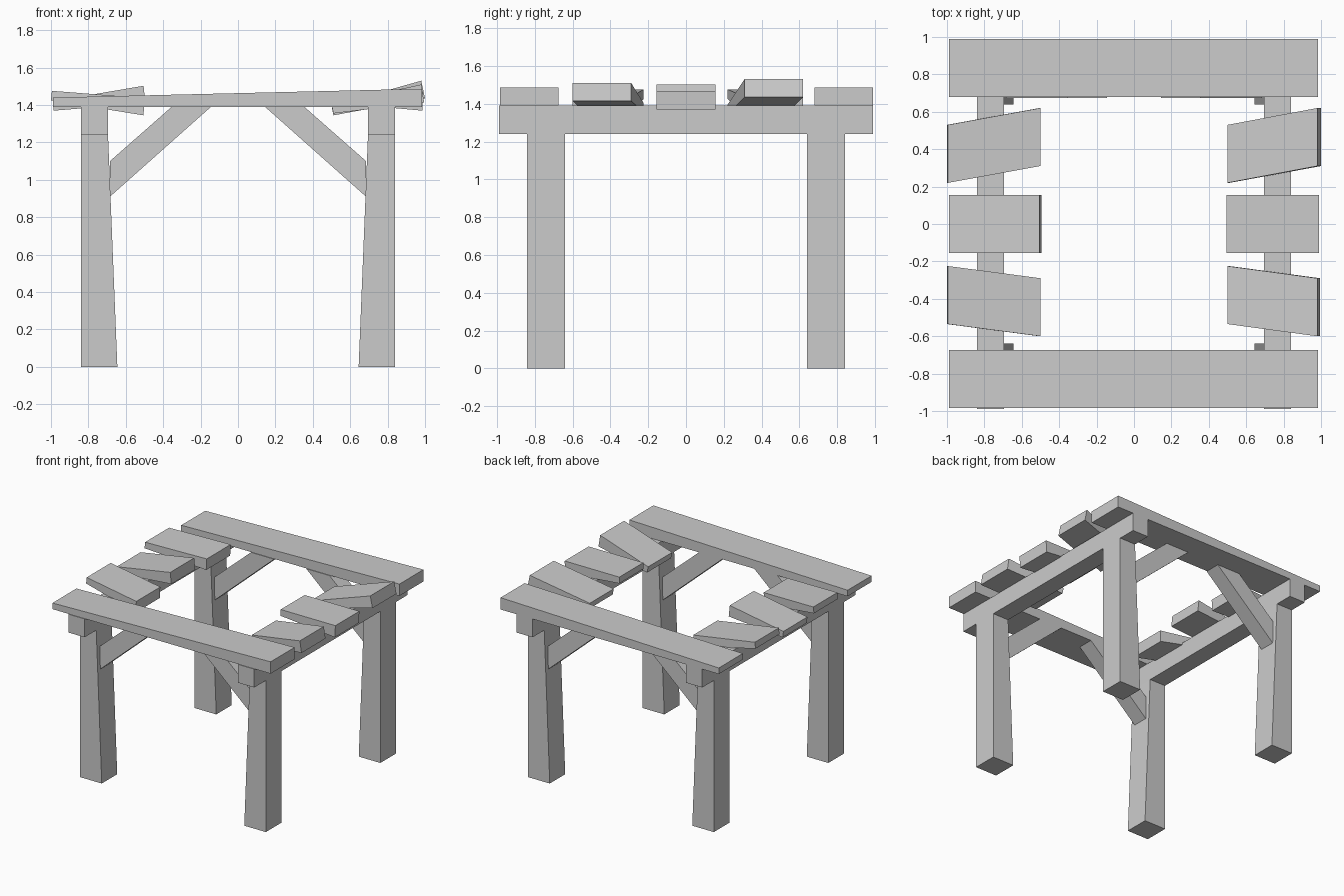
import bpy

if "Cube" in bpy.data.objects:
    bpy.data.objects.remove(bpy.data.objects["Cube"])


def prism(name, profile, y0s, y1s):
    """Extrude an xz outline between two y values given for each outline point."""
    n = len(profile)
    verts = [(x, y, z) for (x, z), y in zip(profile, y0s)]
    verts += [(x, y, z) for (x, z), y in zip(profile, y1s)]
    faces = [tuple(range(n)), tuple(range(2 * n - 1, n - 1, -1))]
    faces += [(i, i + n, (i + 1) % n + n, (i + 1) % n) for i in range(n)]
    if sum(profile[i][0] * profile[(i + 1) % n][1] - profile[(i + 1) % n][0] * profile[i][1]
           for i in range(n)) < 0:
        faces = [f[::-1] for f in faces]
    mesh = bpy.data.meshes.new(name)
    mesh.from_pydata(verts, [], faces)
    ob = bpy.data.objects.new(name, mesh)
    bpy.context.collection.objects.link(ob)
    return ob


def straight(name, profile, y0, y1):
    return prism(name, profile, [y0] * len(profile), [y1] * len(profile))


def plank(name, profile, left_y, right_y):
    """Tapered plank: profile is left-bottom, right-bottom, right-top, left-top."""
    (a0, a1), (b0, b1) = left_y, right_y
    return prism(name, profile, [a0, b0, b0, a0], [a1, b1, b1, a1])


for sx, side in ((-1, "left"), (1, "right")):
    def flip(pts):
        return [(sx * x, z) for x, z in pts]

    # Side beam carrying the planks
    straight(side + "_beam", flip([(0.695, 1.24), (0.84, 1.24), (0.84, 1.39), (0.695, 1.39)]),
             -0.99, 0.99)
    for sy, end in ((-1, "front"), (1, "back")):
        y0, y1 = sorted((sy * 0.64, sy * 0.84))
        # Leg, tapering upward on its inner side
        straight(f"{end}_{side}_leg", flip([(0.645, 0), (0.84, 0), (0.84, 1.24), (0.695, 1.24)]),
                 y0, y1)
        # Diagonal brace under the long plank
        y0, y1 = sorted((sy * 0.675, sy * 0.805))
        straight(f"{end}_{side}_brace",
                 flip([(0.685, 0.91), (0.685, 1.10), (0.355, 1.39), (0.145, 1.39)]), y0, y1)

# Long end planks, thicker toward the right
long_profile = [(-0.99, 1.39), (0.985, 1.39), (0.985, 1.487), (-0.99, 1.44)]
plank("front_long_plank", long_profile, (-0.985, -0.675), (-0.985, -0.675))
plank("back_long_plank", long_profile, (0.68, 0.99), (0.68, 0.99))

# Short crooked planks
falling = [(-1.0, 1.425), (-0.505, 1.345), (-0.5, 1.437), (-0.995, 1.476)]
plank("left_back_short_plank", falling, (0.22, 0.53), (0.31, 0.62))
plank("left_front_short_plank", falling, (-0.535, -0.225), (-0.6, -0.29))
plank("left_middle_short_plank",
      [(-0.985, 1.37), (-0.495, 1.41), (-0.505, 1.503), (-0.99, 1.42)],
      (-0.155, 0.155), (-0.155, 0.155))
plank("right_back_short_plank",
      [(0.51, 1.345), (1.0, 1.435), (0.98, 1.53), (0.5, 1.395)], (0.22, 0.53), (0.31, 0.62))
plank("right_front_short_plank",
      [(0.51, 1.355), (0.995, 1.415), (0.98, 1.51), (0.5, 1.405)],
      (-0.535, -0.225), (-0.6, -0.29))
plank("right_middle_short_plank",
      [(0.495, 1.415), (0.985, 1.37), (0.99, 1.467), (0.495, 1.467)],
      (-0.155, 0.155), (-0.155, 0.155))
